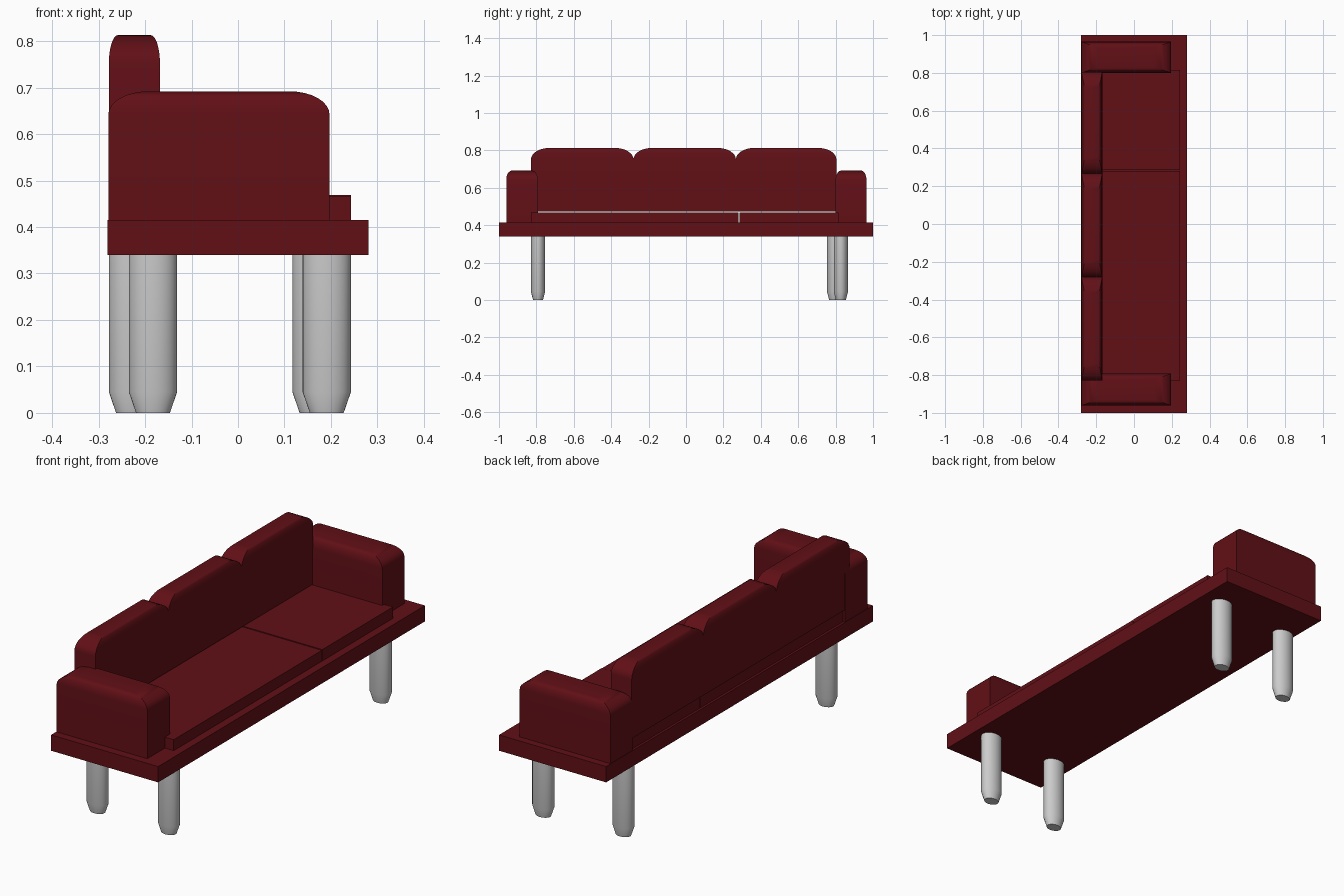
import bpy, bmesh
from mathutils import Matrix

if "Cube" in bpy.data.objects:
    bpy.data.objects.remove(bpy.data.objects["Cube"])

red = bpy.data.materials.new("dark_red")
red.diffuse_color = (0.12, 0.005, 0.008, 1)
red.use_nodes = True
red.node_tree.nodes["Principled BSDF"].inputs["Base Color"].default_value = red.diffuse_color


def finish(bm, name, mat=None):
    bmesh.ops.recalc_face_normals(bm, faces=bm.faces)
    mesh = bpy.data.meshes.new(name)
    bm.to_mesh(mesh)
    bm.free()
    obj = bpy.data.objects.new(name, mesh)
    bpy.context.collection.objects.link(obj)
    if mat:
        mesh.materials.append(mat)
    bpy.ops.object.select_all(action='DESELECT')
    obj.select_set(True)
    bpy.context.view_layer.objects.active = obj
    bpy.ops.object.shade_smooth_by_angle(angle=0.6)
    return obj


def block(name, x, y, z, round_top=0.0):
    """Box between (min, max) ranges; the top rim is rounded before stretching."""
    bm = bmesh.new()
    bmesh.ops.create_cube(bm, size=1)
    if round_top:
        rim = [e for e in bm.edges if all(v.co.z > 0 for v in e.verts)]
        bmesh.ops.bevel(bm, geom=rim, offset=round_top, segments=8,
                        profile=0.5, affect='EDGES')
    size = [b - a for a, b in (x, y, z)]
    mid = [(a + b) / 2 for a, b in (x, y, z)]
    bm.transform(Matrix.Translation(mid) @ Matrix.Diagonal((*size, 1)))
    finish(bm, name, red)


def leg(name, x, y):
    """Oval post with a tapered foot."""
    bm = bmesh.new()
    for r1, r2, z1, z2 in ((0.7, 1, 0, 0.045), (1, 1, 0.045, 0.345)):
        mat = Matrix.Translation((x, y, (z1 + z2) / 2)) @ Matrix.Diagonal((0.052, 0.038, 1, 1))
        bmesh.ops.create_cone(bm, cap_ends=True, segments=32, radius1=r1,
                              radius2=r2, depth=z2 - z1, matrix=mat)
    # join the two sections into one shell
    inner = [f for f in bm.faces if all(abs(v.co.z - 0.045) < 1e-4 for v in f.verts)]
    bmesh.ops.delete(bm, geom=inner, context='FACES_ONLY')
    bmesh.ops.remove_doubles(bm, verts=bm.verts, dist=1e-4)
    finish(bm, name)


# Base platform
block("base", (-0.281, 0.281), (-1, 1), (0.34, 0.415))

# Seat cushions
block("seat_long", (-0.27, 0.243), (-0.829, 0.281), (0.415, 0.467))
block("seat_short", (-0.27, 0.243), (0.285, 0.815), (0.415, 0.469))

# Back cushions
for i, y in enumerate([(-0.829, -0.281), (-0.281, 0.267), (0.267, 0.804)]):
    block(f"back_cushion_{i + 1}", (-0.278, -0.168), y, (0.472, 0.813), 0.18)

# Armrests
for side, y in (("left", (-0.961, -0.792)), ("right", (0.8, 0.965))):
    block(f"armrest_{side}", (-0.279, 0.197), y, (0.415, 0.692), 0.18)

# Legs
for name, x, y in (("front_left", 0.191, -0.791), ("back_left", -0.183, -0.791),
                   ("front_right", 0.169, 0.828), ("back_right", -0.226, 0.792)):
    leg(f"leg_{name}", x, y)
